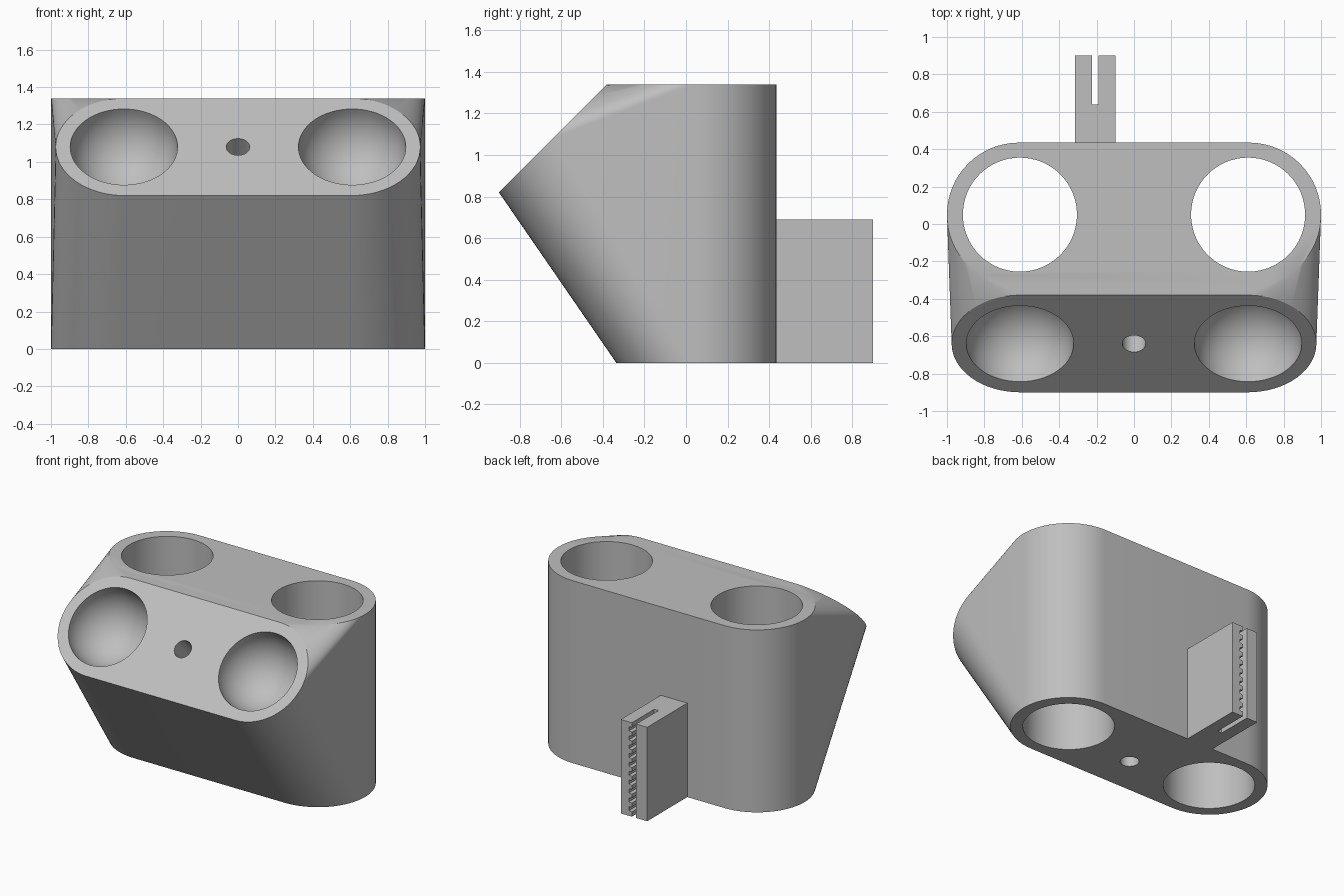
import bpy, bmesh
from math import cos, sin, pi, radians
from mathutils import Vector, Matrix

cube = bpy.data.objects.get("Cube")
if cube:
    bpy.data.objects.remove(cube, do_unlink=True)

grey = bpy.data.materials.new("light grey")
grey.use_nodes = True
colour = (0.52, 0.52, 0.52, 1)
grey.diffuse_color = colour
grey.node_tree.nodes["Principled BSDF"].inputs["Base Color"].default_value = colour

SPACING = 0.61                              # half distance between the bores
TILT = Matrix.Rotation(radians(45), 3, 'X')  # stands the front face at 45 degrees
FACE = Vector((0, -0.64, 1.08))              # middle of the tilted face
INWARD = TILT @ Vector((0, 0, -1))


def add_object(name, bm):
    bmesh.ops.recalc_face_normals(bm, faces=bm.faces)
    mesh = bpy.data.meshes.new(name)
    bm.to_mesh(mesh)
    bm.free()
    mesh.materials.append(grey)
    obj = bpy.data.objects.new(name, mesh)
    bpy.context.collection.objects.link(obj)
    return obj


def stadium(half_width, radius, steps=32):
    """Flat outline with two half-round ends."""
    pts = []
    for side, start in ((1, -pi / 2), (-1, pi / 2)):
        for i in range(steps + 1):
            a = start + pi * i / steps
            pts.append(Vector((side * (half_width - radius) + radius * cos(a), radius * sin(a), 0)))
    return pts


def prism(name, outline, shift):
    bm = bmesh.new()
    face = bm.faces.new([bm.verts.new(p) for p in outline])
    grown = bmesh.ops.extrude_face_region(bm, geom=[face])
    bmesh.ops.translate(bm, vec=shift, verts=[v for v in grown["geom"] if isinstance(v, bmesh.types.BMVert)])
    return add_object(name, bm)


def rod(name, start, end, radius, segments=64):
    bm = bmesh.new()
    axis = Vector(end) - Vector(start)
    turn = axis.to_track_quat('Z', 'Y').to_matrix().to_4x4()
    bmesh.ops.create_cone(bm, cap_ends=True, segments=segments, radius1=radius, radius2=radius,
                          depth=axis.length,
                          matrix=Matrix.Translation((Vector(start) + Vector(end)) / 2) @ turn)
    return add_object(name, bm)


def ball(name, centre, radius):
    bm = bmesh.new()
    bmesh.ops.create_uvsphere(bm, u_segments=64, v_segments=32, radius=radius,
                              matrix=Matrix.Translation(centre) @ TILT.to_4x4())
    return add_object(name, bm)


def finish(obj, cutters):
    """Cut the openings, drop the cutters and shade."""
    bpy.context.view_layer.objects.active = obj
    for cutter in cutters:
        mod = obj.modifiers.new("cut", 'BOOLEAN')
        mod.operation, mod.solver, mod.object = 'DIFFERENCE', 'EXACT', cutter
        bpy.ops.object.modifier_apply(modifier=mod.name)
        bpy.data.objects.remove(cutter, do_unlink=True)
    bpy.ops.object.select_all(action='DESELECT')
    obj.select_set(True)
    bpy.ops.object.shade_smooth_by_angle(angle=radians(25))


# Body: hull around an upright rounded block and the tilted rounded face
bm = bmesh.new()
for p in stadium(1.0, 0.385):
    for z in (0, 1.34):
        bm.verts.new(p + Vector((0, 0.05, z)))
for p in stadium(0.975, 0.3675):
    bm.verts.new(TILT @ p + FACE)
hull = bmesh.ops.convex_hull(bm, input=bm.verts)
bmesh.ops.delete(bm, geom=[v for v in bm.verts if not v.link_faces], context='VERTS')
bmesh.ops.dissolve_limit(bm, angle_limit=radians(0.1), verts=bm.verts, edges=bm.edges)
body = add_object("body", bm)

# Openings: through bores, round sockets and the bent cable channel
cutters = []
for side in (-1, 1):
    x = side * SPACING
    cutters.append(rod("bore", (x, 0.05, -0.1), (x, 0.05, 1.5), 0.305))
    cutters.append(ball("socket", FACE + Vector((x, 0, 0)), 0.287))
bend = FACE + INWARD * 0.84
cutters.append(rod("slanted_channel", FACE - INWARD * 0.1, bend + INWARD * 0.05, 0.063, 32))
cutters.append(rod("upright_channel", (0, bend.y, -0.1), bend, 0.063, 32))
finish(body, cutters)

# Rear clamp: block with a toothed slot
clamp = prism("belt_clamp", [Vector((x, 0.43, z)) for x, z in
                             ((-0.315, 0), (-0.1, 0), (-0.1, 0.69), (-0.315, 0.69))],
              Vector((0, 0.47, 0)))
left, right, deep = -0.225, -0.19, -0.167
outline = [(left, 0.8), (left, -0.1), (right, -0.1)]
for i in range(10):
    z = 0.053 + 0.065 * i
    outline += [(right, z - 0.018), (deep, z - 0.014), (deep, z + 0.014), (right, z + 0.018)]
outline.append((right, 0.8))
slot = prism("slot", [Vector((x, 0.64, z)) for x, z in outline], Vector((0, 0.5, 0)))
finish(clamp, [slot])
